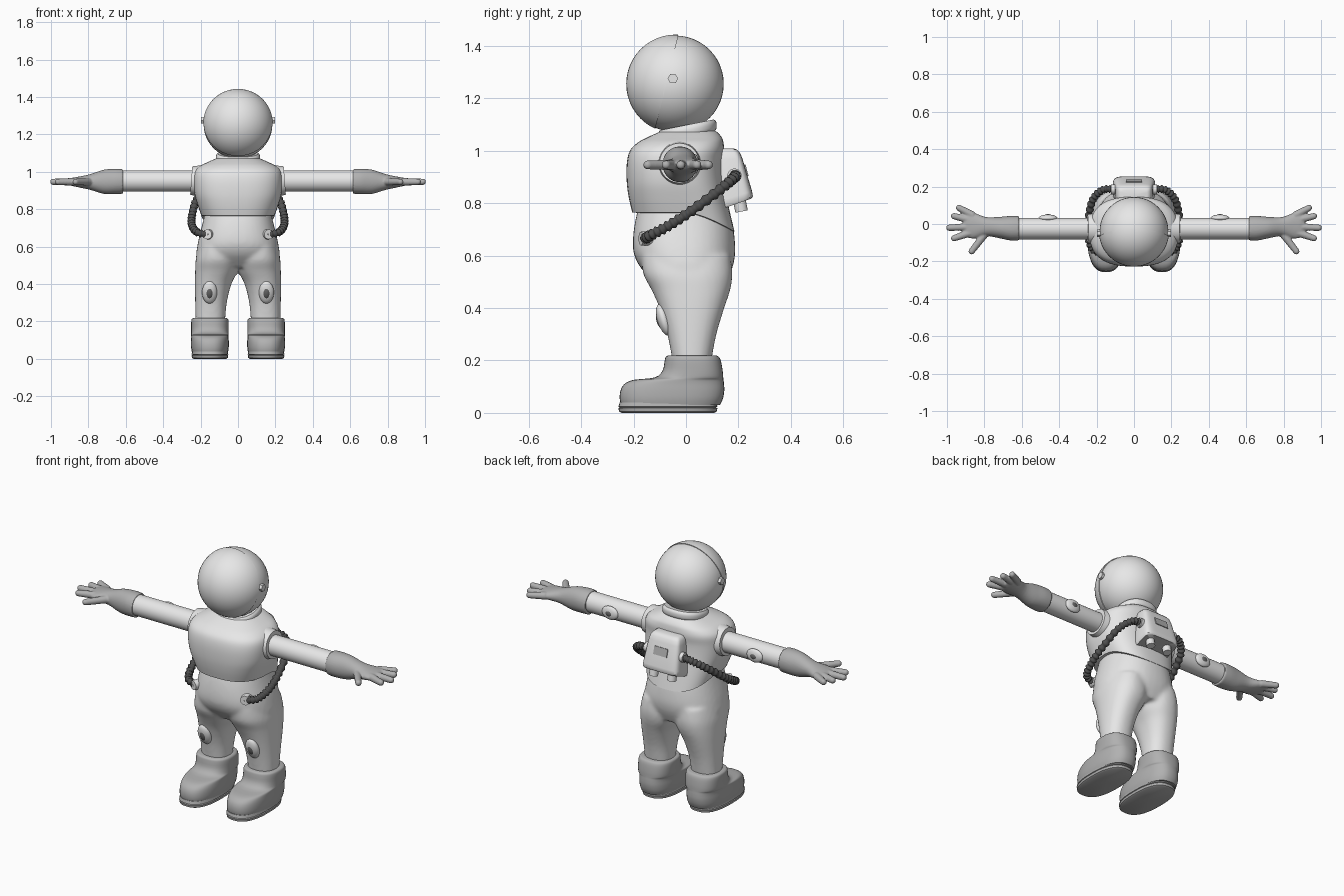
import bpy, bmesh, math
from mathutils import Vector, Matrix

cube = bpy.data.objects.get("Cube")
if cube:
    bpy.data.objects.remove(cube, do_unlink=True)


def material(name, value):
    m = bpy.data.materials.new(name)
    m.use_nodes = True
    m.diffuse_color = (value, value, value, 1)
    m.node_tree.nodes["Principled BSDF"].inputs["Base Color"].default_value = (value, value, value, 1)
    return m


WHITE = material("suit_white", 0.8)
GREY = material("boot_grey", 0.44)
PANEL = material("pad_dark_grey", 0.14)
DARK = material("hose_charcoal", 0.08)


def spline(pts, n):
    """Catmull-Rom through tuples, n steps per span."""
    out = []
    for i in range(len(pts) - 1):
        a, b, c, d = (pts[max(0, min(len(pts) - 1, i + k))] for k in (-1, 0, 1, 2))
        for j in range(n):
            t = j / n
            out.append(tuple(q + 0.5 * t * (r - p + t * (2 * p - 5 * q + 4 * r - s + t * (3 * (q - r) + s - p)))
                             for p, q, r, s in zip(a, b, c, d)))
    return out + [tuple(pts[-1])]


def skin(bm, rings):
    """Join rings of points into a closed tube with fan caps."""
    rows = [[bm.verts.new(p) for p in ring] for ring in rings]
    n = len(rows[0])
    for a, b in zip(rows, rows[1:]):
        for i in range(n):
            bm.faces.new((a[i], a[(i + 1) % n], b[(i + 1) % n], b[i]))
    for row in (rows[0], rows[-1]):
        mid = bm.verts.new(sum((v.co for v in row), Vector()) / n)
        for i in range(n):
            bm.faces.new((row[i], row[(i + 1) % n], mid))


def loft(bm, sections, axis="z", n=4, power=2.3, sides=40, warp=None):
    """Sections are (position, u0, u1, v0, v1) rounded outlines along an axis."""
    rings = []
    for w, u0, u1, v0, v1 in spline(sections, n):
        ring = []
        for k in range(sides):
            t = math.tau * k / sides
            c, s = math.cos(t), math.sin(t)
            u = (u0 + u1) / 2 + (u1 - u0) / 2 * math.copysign(abs(c) ** (2 / power), c)
            v = (v0 + v1) / 2 + (v1 - v0) / 2 * math.copysign(abs(s) ** (2 / power), s)
            p = Vector((u, v, w) if axis == "z" else (w, u, v))
            if warp:
                p.z += warp(p)
            ring.append(p)
        rings.append(ring)
    skin(bm, rings)


def tube(bm, path, radii, sides=16):
    pts = [Vector(p) for p in path]
    rings, quat, last = [], None, None
    for i, p in enumerate(pts):
        d = (pts[min(i + 1, len(pts) - 1)] - pts[max(i - 1, 0)]).normalized()
        quat = d.to_track_quat("Z", "Y") if quat is None else last.rotation_difference(d) @ quat
        last = d
        rings.append([p + quat @ Vector((math.cos(math.tau * k / sides), math.sin(math.tau * k / sides), 0)) * radii[i]
                      for k in range(sides)])
    skin(bm, rings)


def ball(bm, centre, size, tilt=0):
    m = Matrix.Translation(centre) @ Matrix.Rotation(tilt, 4, "X") @ Matrix.Diagonal((*size, 1))
    bmesh.ops.create_uvsphere(bm, u_segments=48, v_segments=24, radius=1, matrix=m)


def finish(name, bm, mats, pair=False, voxel=0, smooth=0, rule=None, angle=40):
    """Make the object, or a mirrored left and right pair."""
    for side in (("left_", "right_") if pair else ("",)):
        if side == "right_":
            bmesh.ops.scale(bm, vec=(-1, 1, 1), verts=bm.verts)
        bmesh.ops.recalc_face_normals(bm, faces=bm.faces)
        if rule:
            for f in bm.faces:
                f.material_index = rule(f)
        me = bpy.data.meshes.new(side + name)
        bm.to_mesh(me)
        me.shade_smooth()
        me.set_sharp_from_angle(angle=math.radians(angle))
        for m in mats:
            me.materials.append(m)
        ob = bpy.data.objects.new(side + name, me)
        bpy.context.collection.objects.link(ob)
        if voxel:
            r = ob.modifiers.new("blend", "REMESH")
            r.mode, r.voxel_size, r.use_smooth_shade = "VOXEL", voxel, True
            s = ob.modifiers.new("soften", "SMOOTH")
            s.factor, s.iterations = 0.5, smooth
    bm.free()


# Helmet, visor shell and hinge bolts
centre = Vector((0, -0.04, 1.255))
bm = bmesh.new()
ball(bm, centre, (0.184,) * 3)
finish("helmet", bm, [WHITE])
bm = bmesh.new()
ball(bm, centre, (0.188,) * 3)
bmesh.ops.bisect_plane(bm, geom=bm.verts[:] + bm.edges[:] + bm.faces[:], plane_co=(0, -0.075, 1.255),
                       plane_no=(0, -0.97, 0.24), clear_inner=True)
bmesh.ops.edgeloop_fill(bm, edges=[e for e in bm.edges if e.is_boundary])
finish("visor", bm, [WHITE])
bm = bmesh.new()
tube(bm, [(0.17, -0.05, 1.275), (0.198, -0.05, 1.275)], (0.02, 0.02), 6)
finish("visor_bolt", bm, [WHITE], pair=True)

# Collar
bm = bmesh.new()
loft(bm, [(1.05, -.108, .108, -.1, .105), (1.06, -.117, .117, -.108, .116), (1.085, -.117, .117, -.108, .116),
          (1.098, -.108, .108, -.1, .106)], n=3, warp=lambda p: 0.2 * p.y)
finish("collar", bm, [WHITE])

# Jacket with a hem that drops at the back
bm = bmesh.new()
loft(bm, [(.765, -.196, .196, -.205, .185), (.82, -.215, .215, -.218, .165), (.88, -.232, .232, -.226, .147),
          (.95, -.238, .238, -.226, .14), (1.0, -.232, .232, -.214, .145), (1.03, -.205, .205, -.185, .143),
          (1.05, -.165, .165, -.15, .137), (1.07, -.12, .12, -.105, .12), (1.08, -.09, .09, -.08, .1)],
     power=2.6, sides=56,
     warp=lambda p: -0.065 * (max(0, p.y) / 0.17) ** 1.5 * max(0, min(1, (0.95 - p.z) / 0.185)))
finish("jacket", bm, [WHITE], angle=50)

# Shoulder openings and sleeves
bm = bmesh.new()
tube(bm, [(.15, -.025, .95), (.21, -.025, .95), (.25, -.025, .953)], (0.095, 0.083, 0.076), 40)
finish("shoulder_cuff", bm, [WHITE], pair=True)
bm = bmesh.new()
tube(bm, [(.2, -.025, .95), (.65, -.025, .95)], (0.057, 0.057), 40)
finish("sleeve", bm, [WHITE], pair=True)

# Gloves with four fingers and a thumb
bm = bmesh.new()
loft(bm, [(.615, -.088, .042, .882, 1.014), (.66, -.088, .043, .88, 1.016), (.72, -.076, .038, .882, 1.01),
          (.79, -.064, .037, .903, .987), (.85, -.077, .058, .916, .974), (.89, -.073, .064, .925, .967),
          (.91, -.055, .05, .932, .96)], axis="x", power=2.1)
for base, tip in [((.86, .045), (.935, .086)), ((.87, .02), (.962, .042)), ((.87, -.015), (.988, -.02)),
                  ((.87, -.045), (.962, -.076)), ((.79, -.045), (.868, -.146))]:
    a, b = Vector((*base, 0.946)), Vector((*tip, 0.946))
    tube(bm, [a, b], (0.021, 0.017))
    ball(bm, b, (0.017,) * 3)
finish("glove", bm, [GREY], pair=True, voxel=0.005, smooth=3)

# Trousers: hips and two legs blended together
bm = bmesh.new()
loft(bm, [(.49, -.215, .215, -.11, .15), (.55, -.224, .224, -.17, .176), (.6, -.218, .218, -.197, .187),
          (.65, -.208, .208, -.203, .187), (.72, -.191, .191, -.196, .178), (.79, -.175, .175, -.18, .155)])
leg = [(.19, .07, .226, -.05, .095), (.3, .06, .229, -.071, .116), (.4, .035, .23, -.101, .146),
       (.47, 0, .229, -.132, .169), (.53, -.01, .226, -.163, .177), (.6, 0, .21, -.17, .17)]
loft(bm, leg)
loft(bm, [(z, -x1, -x0, y0, y1) for z, x0, x1, y0, y1 in leg])
finish("trousers", bm, [WHITE], voxel=0.01, smooth=8)

# Boots and soles
bm = bmesh.new()
loft(bm, [(.03, .055, .245, -.248, .13), (.055, .05, .25, -.253, .141), (.085, .049, .251, -.25, .146),
          (.11, .05, .25, -.235, .145), (.126, .05, .25, -.2, .143), (.135, .05, .25, -.12, .142),
          (.16, .05, .25, -.09, .14), (.195, .05, .25, -.082, .134), (.212, .053, .247, -.078, .127),
          (.218, .062, .238, -.07, .118)], n=3, power=2.5)
finish("boot", bm, [GREY], pair=True)
bm = bmesh.new()
loft(bm, [(0, .062, .238, -.245, .108), (.005, .054, .246, -.255, .117), (.018, .052, .248, -.258, .12),
          (.021, .058, .242, -.252, .114), (.024, .052, .248, -.258, .12), (.04, .055, .245, -.253, .117)],
     n=1, power=2.5)
finish("sole", bm, [GREY], pair=True)

# Knee and elbow pads with dark centres
for name, at, size, core, tilt in [
        ("knee", (.152, -.085, .355), (.04, .024, .062), (.026, .028, .042), 0.3),
        ("elbow", (.46, .032, .95), (.05, .018, .038), (.03, .021, .023), 0)]:
    bm = bmesh.new()
    ball(bm, at, size, tilt)
    finish(name + "_pad", bm, [WHITE], pair=True)
    bm = bmesh.new()
    ball(bm, at, core, tilt)
    finish(name + "_pad_centre", bm, [PANEL], pair=True)

# Backpack with grey underside, rear panel and two nozzles
bm = bmesh.new()
loft(bm, [(.8, -.108, .108, .12, .25), (.808, -.113, .113, .12, .255), (.83, -.113, .113, .12, .252),
          (.97, -.098, .098, .12, .215), (.992, -.092, .092, .12, .206), (1.004, -.083, .083, .122, .195),
          (1.009, -.07, .07, .13, .18)], n=1, power=5,
     warp=lambda p: 0.35 * (p.y - 0.2) * (1 - (p.z - 0.8) / 0.21))
finish("backpack", bm, [WHITE, GREY], rule=lambda f: int(f.normal.z < -0.75))
bm = bmesh.new()
bmesh.ops.create_cube(bm, size=1, matrix=Matrix.Translation((0, .229, .925)) @ Matrix.Rotation(0.26, 4, "X")
                      @ Matrix.Diagonal((.085, .008, .045, 1)))
finish("backpack_panel", bm, [GREY])
bm = bmesh.new()
tube(bm, [(.058, .2, .83), (.058, .212, .768)], (0.024, 0.024), 24)
finish("backpack_nozzle", bm, [WHITE], pair=True)

# Ribbed hoses with a socket at each end
path = spline([(.1, .185, .905), (.165, .183, .897), (.22, .13, .852), (.245, .02, .77), (.245, -.07, .712),
               (.215, -.14, .675), (.145, -.155, .663)], 24)
bm = bmesh.new()
tube(bm, path, [0.0185 + 0.0035 * math.cos(math.tau * i / 6) for i in range(len(path))])
finish("hose", bm, [DARK], pair=True, angle=80)
bm = bmesh.new()
tube(bm, [(.09, .185, .905), (.122, .185, .905)], (0.027, 0.027), 24)
tube(bm, [(.145, -.12, .665), (.165, -.172, .665)], (0.028, 0.026), 24)
finish("hose_sockets", bm, [WHITE], pair=True)
